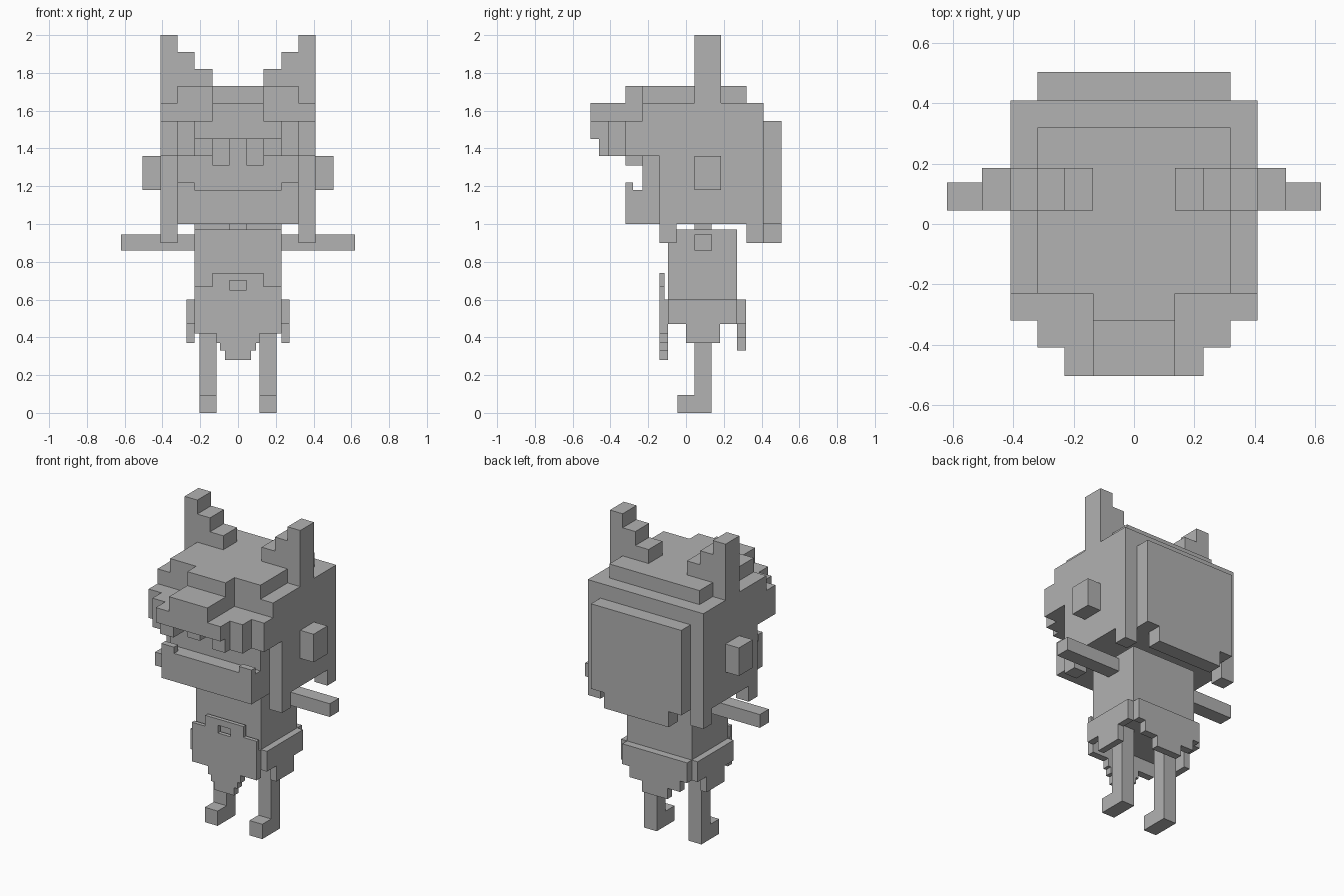
import bpy, bmesh

cube = bpy.data.objects.get("Cube")
if cube:
    bpy.data.objects.remove(cube, do_unlink=True)

GREY = (0.445, 0.445, 0.445, 1)
mat = bpy.data.materials.new("mid grey")
mat.use_nodes = True
mat.diffuse_color = GREY
mat.node_tree.nodes["Principled BSDF"].inputs["Base Color"].default_value = GREY


def blocks(name, boxes, mirror=False):
    """Blocks given as (x0, x1, y0, y1, z0, z1), optionally mirrored in x."""
    bm = bmesh.new()
    sides = (1, -1) if mirror else (1,)
    for x0, x1, y0, y1, z0, z1 in boxes:
        for s in sides:
            verts = bmesh.ops.create_cube(bm, size=1)["verts"]
            for v in verts:
                v.co.x = s * (x0 + x1) / 2 + v.co.x * (x1 - x0)
                v.co.y = (y0 + y1) / 2 + v.co.y * (y1 - y0)
                v.co.z = (z0 + z1) / 2 + v.co.z * (z1 - z0)
    mesh = bpy.data.meshes.new(name)
    bm.to_mesh(mesh)
    bm.free()
    mesh.materials.append(mat)
    obj = bpy.data.objects.new(name, mesh)
    bpy.context.collection.objects.link(obj)


def wide(half, y0, y1, z0, z1):
    """A block centred on x = 0."""
    return (-half, half, y0, y1, z0, z1)


# Block grid in x
A, B, C, D, E = 0.045, 0.136, 0.23, 0.32, 0.41

# Head
blocks("head", [wide(E, -0.14, 0.41, 1.0, 1.64),
                wide(E, -0.23, -0.14, 1.36, 1.64),
                wide(D, -0.23, -0.14, 1.0, 1.36)])
blocks("crown", [wide(D, -0.23, 0.32, 1.64, 1.73),
                 wide(B, -0.32, -0.23, 1.64, 1.73)])
blocks("eyes", [(A, B, -0.32, -0.23, 1.31, 1.45)], True)
blocks("jaw", [wide(D, -0.32, -0.23, 1.0, 1.18)])
blocks("jaw_tusks", [(C, D, -0.32, -0.28, 1.18, 1.22)], True)

# Hair: stepped fringe, side locks and back plate
blocks("fringe", [wide(B, -0.505, -0.23, 1.45, 1.64)])
blocks("fringe_sides", [(B, C, -0.505, -0.23, 1.45, 1.545),
                        (B, C, -0.46, -0.23, 1.36, 1.45),
                        (C, D, -0.41, -0.23, 1.36, 1.545),
                        (D, E, -0.32, -0.23, 1.36, 1.545)], True)
blocks("side_locks", [(D, E, -0.14, -0.05, 0.9, 1.0),
                      (D, E, 0.32, 0.41, 0.9, 1.0)], True)
blocks("back_hair", [wide(D, 0.41, 0.505, 1.0, 1.545),
                     wide(C, 0.41, 0.505, 0.9, 1.0)])

# Stepped horns and ears
blocks("horns", [(D, E, 0.045, 0.185, 1.64, 2.0),
                 (C, D, 0.045, 0.185, 1.73, 1.91),
                 (B, C, 0.045, 0.185, 1.73, 1.82)], True)
blocks("ears", [(E, 0.505, 0.045, 0.185, 1.18, 1.36)], True)

# Body and limbs
blocks("neck", [wide(A, 0.045, 0.135, 0.97, 1.0)])
blocks("torso", [wide(C, -0.095, 0.27, 0.51, 0.97)])
blocks("arms", [(C, 0.62, 0.045, 0.137, 0.86, 0.945)], True)
blocks("legs", [(0.113, 0.204, 0.045, 0.135, 0.0, 0.51)], True)
blocks("feet", [(0.113, 0.204, -0.045, 0.045, 0.0, 0.095)], True)

# Apron with a buckle opening and a stepped hem
blocks("apron", [wide(C, -0.14, -0.095, 0.42, 0.60),
                 wide(C, -0.14, -0.115, 0.60, 0.65),
                 wide(B, -0.14, -0.115, 0.70, 0.74),
                 wide(0.115, -0.14, -0.095, 0.37, 0.42),
                 wide(0.095, -0.14, -0.095, 0.33, 0.37),
                 wide(0.07, -0.14, -0.095, 0.28, 0.33)])
blocks("apron_buckle_sides", [(A, C, -0.14, -0.115, 0.65, 0.67),
                              (A, B, -0.14, -0.115, 0.67, 0.70)], True)

# Side and back flaps
blocks("side_flaps", [(C, 0.272, -0.095, 0.27, 0.47, 0.60),
                      (C, 0.272, 0.0, 0.18, 0.37, 0.47)], True)
blocks("back_flap", [wide(C, 0.27, 0.318, 0.47, 0.60),
                     wide(0.18, 0.27, 0.318, 0.40, 0.47),
                     wide(0.09, 0.27, 0.318, 0.33, 0.40)])
